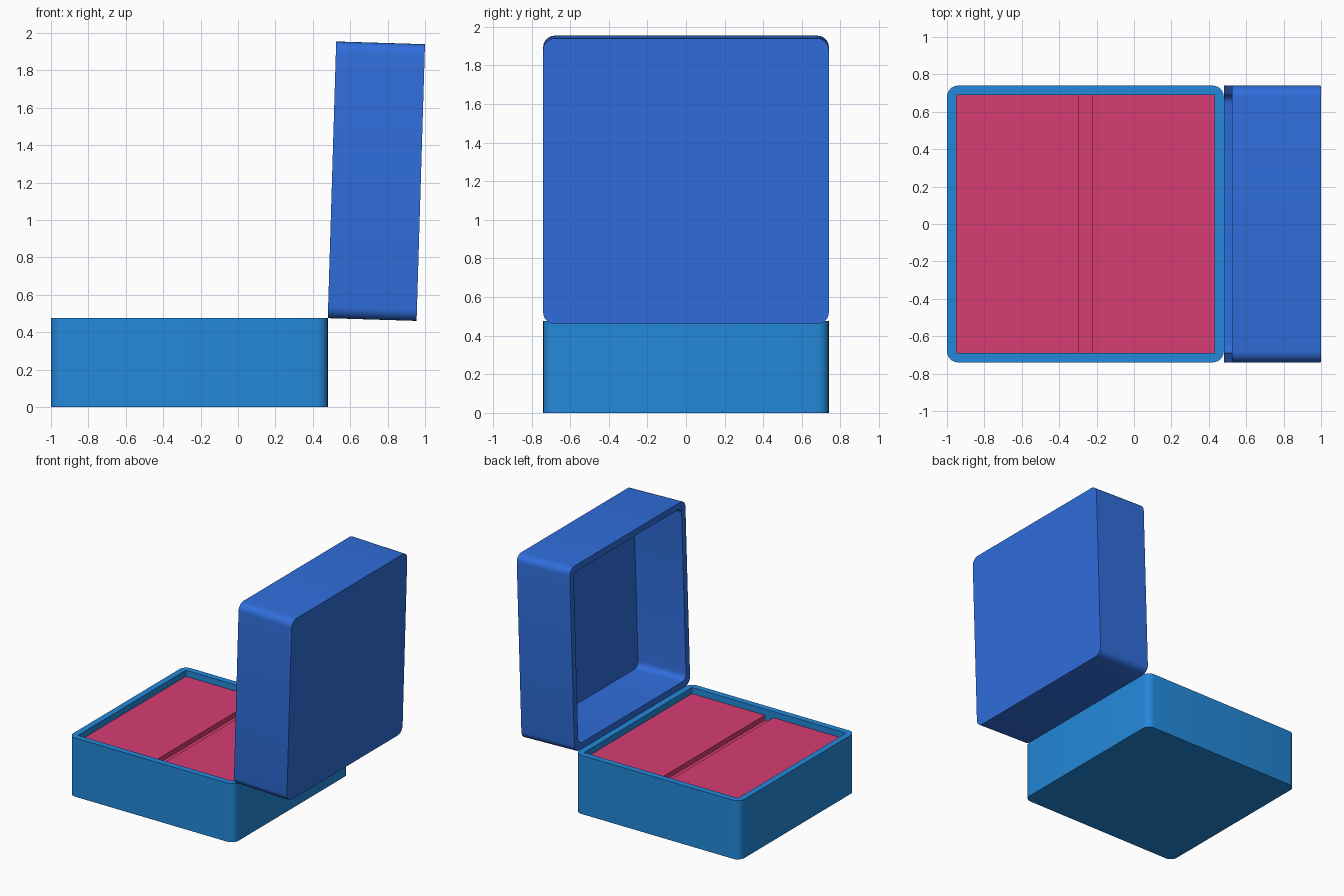
import bpy, bmesh, math

if "Cube" in bpy.data.objects:
    bpy.data.objects.remove(bpy.data.objects["Cube"])

S, D, H, WALL = 1.48, 0.74, 0.475, 0.05   # box side, half depth, height, wall


def material(name, rgb):
    lin = [(c / 255 / 12.92 if c < 10 else ((c / 255 + 0.055) / 1.055) ** 2.4) for c in rgb]
    m = bpy.data.materials.new(name)
    m.diffuse_color = (*lin, 1)
    m.use_nodes = True
    m.node_tree.nodes["Principled BSDF"].inputs["Base Color"].default_value = m.diffuse_color
    return m


def finish(bm, name, mat):
    bmesh.ops.recalc_face_normals(bm, faces=bm.faces)
    me = bpy.data.meshes.new(name)
    bm.to_mesh(me)
    bm.free()
    for p in me.polygons:
        p.use_smooth = True
    me.set_sharp_from_angle(angle=math.radians(35))
    me.materials.append(mat)
    ob = bpy.data.objects.new(name, me)
    bpy.context.collection.objects.link(ob)
    return ob


def ring(bm, inset, r, z, n=6):
    """Rounded square spanning x 0..S and y -D..D, shrunk by inset."""
    verts = []
    half = S / 2 - inset - r
    for k, (sx, sy) in enumerate(((1, 1), (-1, 1), (-1, -1), (1, -1))):
        for i in range(n + 1):
            a = math.pi / 2 * (k + i / n)
            verts.append(bm.verts.new((S / 2 + sx * half + r * math.cos(a),
                                       sy * half + r * math.sin(a), z)))
    return verts


def tray(name, z0, inner_r, mat):
    """Open box: outer wall, flat rim, inner wall and floor."""
    bm = bmesh.new()
    rings = [ring(bm, 0, 0.06, z0), ring(bm, 0, 0.06, z0 + H),
             ring(bm, WALL, inner_r, z0 + H), ring(bm, WALL, inner_r, z0 + 0.045)]
    for a, b in zip(rings, rings[1:]):
        for i in range(len(a)):
            j = (i + 1) % len(a)
            bm.faces.new((a[i], a[j], b[j], b[i]))
    bm.faces.new(rings[0])
    bm.faces.new(rings[-1])
    return finish(bm, name, mat)


base_blue = material("bright blue", (35, 137, 218))
lid_blue = material("royal blue", (48, 110, 220))
pink = material("raspberry pink", (214, 61, 114))

# Lower box
base = tray("box_base", 0, 0.004, base_blue)
base.location.x = -1

# Lid, swung open about the hinge edge slightly past upright
lid = tray("box_lid", -H, 0.05, lid_blue)
lid.location = (-1 + S, 0, H)
lid.rotation_euler.y = math.radians(-90 + 1.74)

# Cushion with a slot across the middle
x0, x1, top, mid, slot = -0.95, 0.43, 0.425, -0.26, 0.0375
profile = [(x0, 0.05), (x1, 0.05), (x1, top), (mid + slot, top), (mid + slot, top - 0.04),
           (mid - slot, top - 0.04), (mid - slot, top), (x0, top)]
bm = bmesh.new()
face = bm.faces.new([bm.verts.new((x, -D + WALL, z)) for x, z in profile])
ext = bmesh.ops.extrude_face_region(bm, geom=[face], use_keep_orig=True)
bmesh.ops.translate(bm, vec=(0, 2 * (D - WALL), 0),
                    verts=[g for g in ext["geom"] if isinstance(g, bmesh.types.BMVert)])
finish(bm, "cushion", pink)
